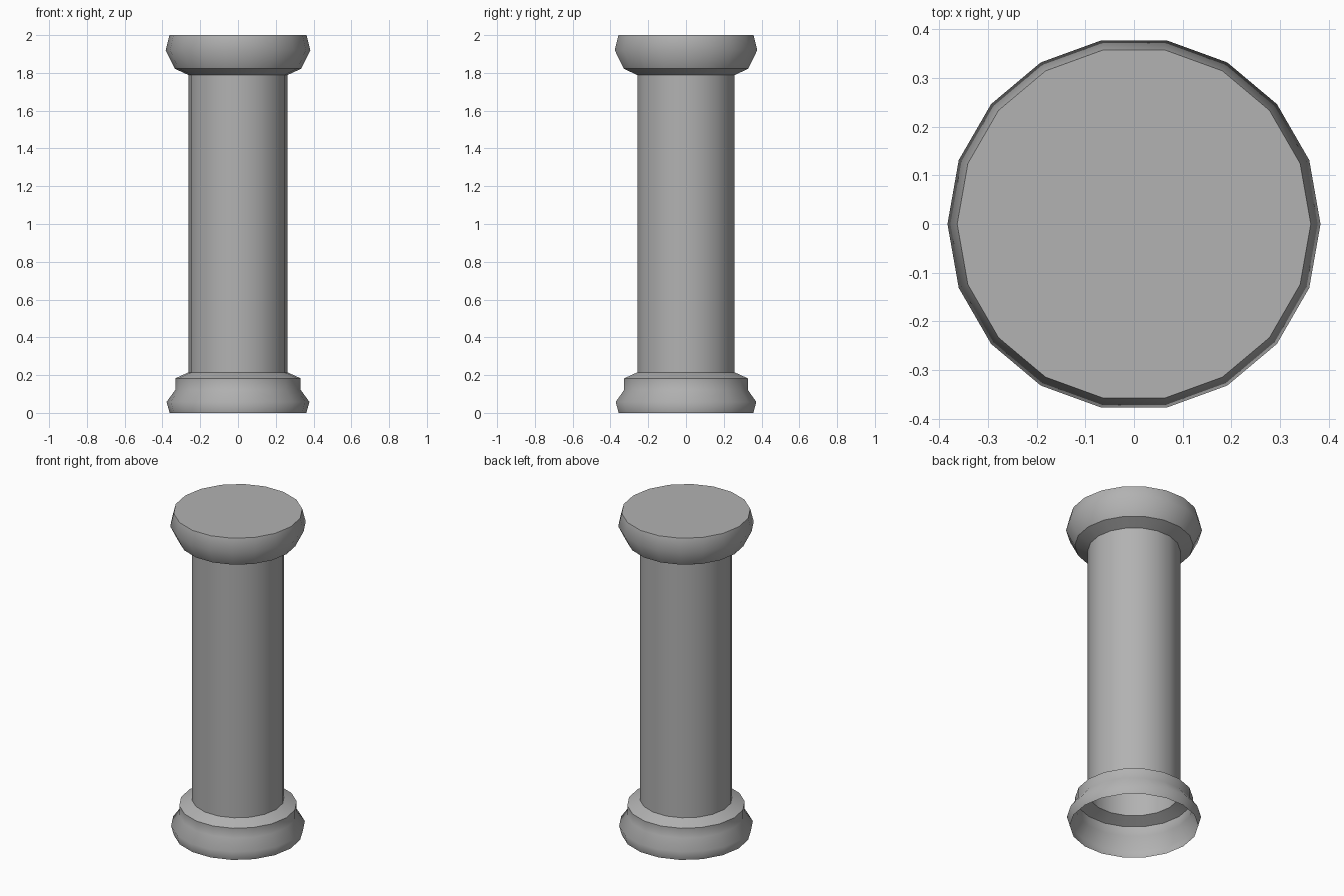
import bpy, bmesh, math

if "Cube" in bpy.data.objects:
    bpy.data.objects.remove(bpy.data.objects["Cube"])

SIDES = 18

# Mid-grey stone
stone = bpy.data.materials.new("grey_stone")
stone.diffuse_color = (0.445, 0.445, 0.445, 1)
stone.use_nodes = True
stone.node_tree.nodes["Principled BSDF"].inputs["Base Color"].default_value = stone.diffuse_color


def lathe(name, profile, sharp=(), cap_top=False):
    """Spin (radius, z) points round the z axis; rings listed in sharp stay creased."""
    bm = bmesh.new()
    rings = []
    for r, z in profile:
        angles = [2 * math.pi * i / SIDES for i in range(SIDES)]
        rings.append([bm.verts.new((r * math.cos(a), r * math.sin(a), z)) for a in angles])
    for low, high in zip(rings, rings[1:]):
        for i in range(SIDES):
            j = (i + 1) % SIDES
            bm.faces.new((low[i], low[j], high[j], high[i])).smooth = True
    if cap_top:
        bm.faces.new(rings[-1])
    for k in sharp:
        for i in range(SIDES):
            bm.edges.get((rings[k][i], rings[k][(i + 1) % SIDES])).smooth = False
    mesh = bpy.data.meshes.new(name)
    bm.to_mesh(mesh)
    bm.free()
    mesh.materials.append(stone)
    obj = bpy.data.objects.new(name, mesh)
    bpy.context.collection.objects.link(obj)
    return obj


# Moulded base, open underneath
lathe("base", [(0.362, 0), (0.378, 0.058), (0.332, 0.122), (0.332, 0.183), (0.261, 0.215)],
      sharp=(3,))

# Hollow shaft
lathe("shaft", [(0.261, 0.215), (0.261, 1.788)])

# Flared capital with a flat top
lathe("capital", [(0.261, 1.788), (0.334, 1.822), (0.383, 1.92), (0.363, 2.0)],
      sharp=(1, 3), cap_top=True)
